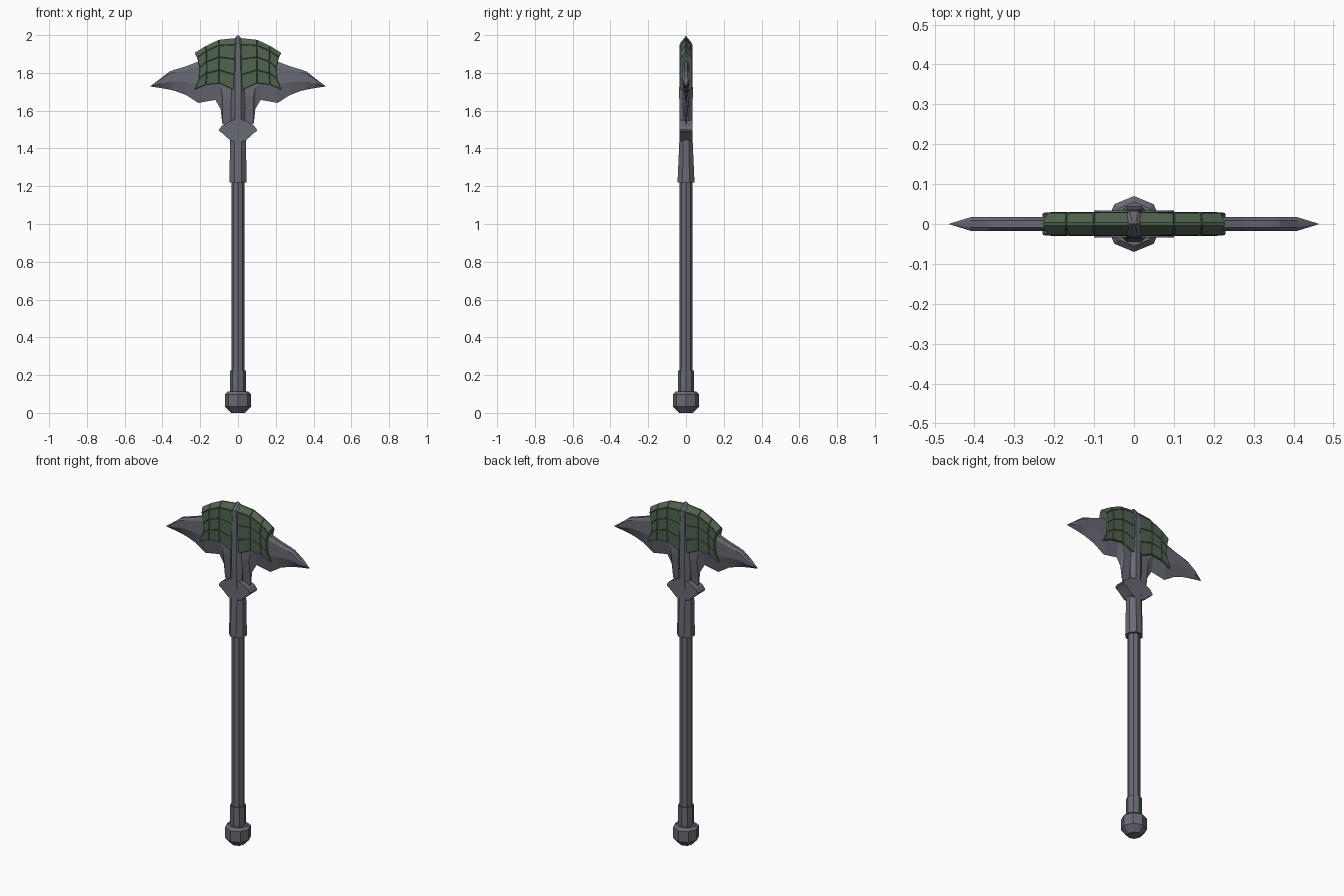
import bpy, bmesh, math

if "Cube" in bpy.data.objects:
    bpy.data.objects.remove(bpy.data.objects["Cube"])


def material(name, color):
    m = bpy.data.materials.new(name)
    m.diffuse_color = (*color, 1)
    m.use_nodes = True
    m.node_tree.nodes["Principled BSDF"].inputs["Base Color"].default_value = m.diffuse_color
    return m


steel = material("grey steel", (0.14, 0.145, 0.175))
green = material("dull green", (0.082, 0.125, 0.078))


def finish(bm, name, mat):
    bmesh.ops.remove_doubles(bm, verts=bm.verts, dist=0.0004)
    bmesh.ops.recalc_face_normals(bm, faces=bm.faces)
    mesh = bpy.data.meshes.new(name)
    bm.to_mesh(mesh)
    bm.free()
    mesh.materials.append(mat)
    ob = bpy.data.objects.new(name, mesh)
    bpy.context.collection.objects.link(ob)
    return ob


def turned(name, rings, phase=0.0, sides=8):
    """Stack of polygon rings (z, x radius, y radius)."""
    bm = bmesh.new()
    loops = [[bm.verts.new((rx * math.cos(phase + 2 * math.pi * i / sides),
                            ry * math.sin(phase + 2 * math.pi * i / sides), z))
              for i in range(sides)] for z, rx, ry in rings]
    for a, b in zip(loops, loops[1:]):
        for i in range(sides):
            j = (i + 1) % sides
            bm.faces.new((a[i], a[j], b[j], b[i]))
    bm.faces.new(loops[0][::-1])
    bm.faces.new(loops[-1])
    return finish(bm, name, steel)


def slab(name, columns, mat, tiled=False):
    """Loft over x: columns of (x, y, z) points from bottom to top for x >= 0,
    mirrored in x, and closed with the mirrored copy in y."""
    cols = [[(-x, y, z) for x, y, z in c] for c in columns[:0:-1]] + columns
    bm = bmesh.new()
    f = [[bm.verts.new((x, -y, z)) for x, y, z in c] for c in cols]
    b = [[bm.verts.new((x, y, z)) for x, y, z in c] for c in cols]
    n, m = len(cols), len(cols[0])
    broad = []
    for i in range(n - 1):
        for j in range(m - 1):
            for s in (f, b):
                broad.append(bm.faces.new((s[i][j], s[i + 1][j], s[i + 1][j + 1], s[i][j + 1])))
        for j in (0, m - 1):
            bm.faces.new((f[i][j], f[i + 1][j], b[i + 1][j], b[i][j]))
    for i in (0, n - 1):
        for j in range(m - 1):
            bm.faces.new((f[i][j], f[i][j + 1], b[i][j + 1], b[i][j]))
    bmesh.ops.remove_doubles(bm, verts=bm.verts, dist=0.0004)
    bmesh.ops.recalc_face_normals(bm, faces=bm.faces)
    if tiled:  # raise each face as a tile with a groove round it
        bmesh.ops.inset_individual(bm, faces=[q for q in broad if q.is_valid],
                                   thickness=0.003, depth=0.003)
    return finish(bm, name, mat)


# Shaft, grip collar, pommel and socket
turned("shaft", [(0.08, 0.035, 0.035), (1.26, 0.035, 0.035)])
turned("grip_collar", [(0.09, 0.042, 0.042), (0.225, 0.042, 0.042)])
turned("pommel", [(0, 0.037, 0.037), (0.035, 0.07, 0.07),
                  (0.098, 0.07, 0.07), (0.112, 0.055, 0.055)])
c = 1 / math.cos(math.pi / 8)
turned("socket", [(1.22, 0.045 * c, 0.045 * c), (1.40, 0.043 * c, 0.037 * c),
                  (1.47, 0.043 * c, 0.034 * c)], math.pi / 8)

# Central spine ending in a point
turned("spine", [(1.44, 0.036 * c, 0.034 * c), (1.70, 0.039 * c, 0.036 * c),
                 (1.90, 0.032 * c, 0.034 * c), (1.955, 0.026 * c, 0.033 * c),
                 (1.99, 0.013, 0.006), (1.997, 0.004, 0.001)], math.pi / 8)

# Pointed lugs below the head
slab("lugs", [[(x, 0.034, lo), (x, 0.034, hi)] for x, lo, hi in
              [(0, 1.43, 1.56), (0.042, 1.443, 1.545), (0.085, 1.482, 1.52), (0.1, 1.492, 1.500)]], steel)

# Blade with sharpened lower edge, sweeping out to two points
profile = [  # x, lower z, upper z, half thickness
    (0, 1.50, 1.86, 0.018), (0.083, 1.53, 1.86, 0.018), (0.092, 1.61, 1.86, 0.018),
    (0.12, 1.657, 1.86, 0.018), (0.21, 1.641, 1.86, 0.018), (0.275, 1.683, 1.835, 0.018),
    (0.335, 1.705, 1.817, 0.018), (0.365, 1.712, 1.806, 0.018),
    (0.41, 1.720, 1.770, 0.017), (0.465, 1.728, 1.729, 0.0)]
slab("blade", [[(x, 0, lo), (x, w, lo + 0.45 * (hi - lo)), (x, w, hi - 0.12 * (hi - lo)),
                (x, 0.5 * w, hi)] for x, lo, hi, w in profile], steel)

# Green tiled plate with a roof-shaped top and hollow ends
rows = [(0, 0.025), (0.3, 0.027), (0.6, 0.027), (0.87, 0.026), (1, 0)]
plate = []
for x, lo, hi, bow in [(0, 1.70, 1.985, 0), (0.1, 1.745, 1.975, 0),
                       (0.165, 1.737, 1.942, 0.005), (0.202, 1.712, 1.905, 0.027)]:
    plate.append([(x + bow * (2 * v - 1) ** 2, y, lo + v * (hi - lo)) for v, y in rows])
slab("tiled_plate", plate, green, tiled=True)
